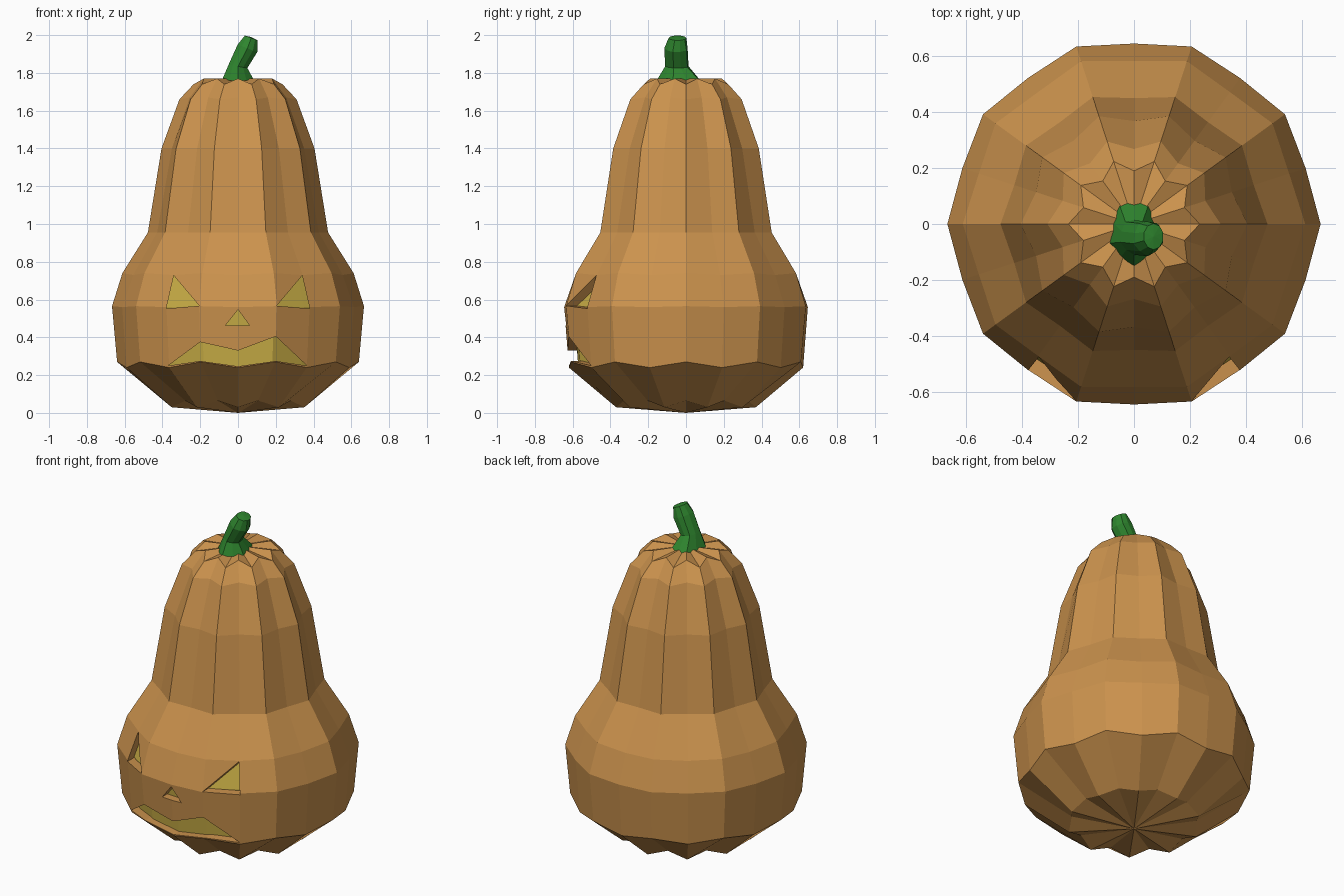
import bpy
import bmesh
from math import cos, sin, pi

cube = bpy.data.objects.get("Cube")
if cube:
    bpy.data.objects.remove(cube)


def make_material(name, rgb):
    mat = bpy.data.materials.new(name)
    mat.use_nodes = True
    mat.diffuse_color = (*rgb, 1)
    node = mat.node_tree.nodes["Principled BSDF"]
    node.inputs["Base Color"].default_value = (*rgb, 1)
    node.inputs["Roughness"].default_value = 0.9
    return mat


orange = make_material("gourd orange", (0.60, 0.29, 0.075))
yellow = make_material("glow yellow", (0.58, 0.42, 0.06))
green = make_material("stem green", (0.028, 0.24, 0.028))


def finish(name, bm, mat):
    bmesh.ops.recalc_face_normals(bm, faces=bm.faces)
    mesh = bpy.data.meshes.new(name)
    bm.to_mesh(mesh)
    bm.free()
    mesh.materials.append(mat)
    obj = bpy.data.objects.new(name, mesh)
    bpy.context.collection.objects.link(obj)
    return obj


def loft(name, rings, mat, bottom, top):
    """Skin a stack of closed rings and close both ends with fans."""
    bm = bmesh.new()
    loops = [[bm.verts.new(p) for p in ring] for ring in rings]
    n = len(loops[0])
    for low, high in zip(loops, loops[1:]):
        for i in range(n):
            j = (i + 1) % n
            bm.faces.new((low[i], low[j], high[j], high[i]))
    for loop, tip in ((loops[0], bottom), (loops[-1], top)):
        centre = bm.verts.new(tip)
        for i in range(n):
            bm.faces.new((loop[i], loop[(i + 1) % n], centre))
    return finish(name, bm, mat)


def ribbed_ring(ridge_r, ridge_z, valley_r, valley_z, inset=0):
    """Twenty points alternating between ridge and valley."""
    points = []
    for i in range(20):
        r, z = (valley_r, valley_z) if i % 2 else (ridge_r, ridge_z)
        a = i * pi / 10
        points.append(((r - inset) * cos(a), (r - inset) * sin(a), z))
    return points


# Gourd body: ridge radius, ridge height, valley radius, valley height
profile = [
    (0.345, 0.065, 0.37, 0.03),
    (0.64, 0.27, 0.62, 0.24),
    (0.667, 0.565, 0.645, 0.56),
    (0.612, 0.74, 0.583, 0.73),
    (0.477, 0.955, 0.45, 0.955),
    (0.405, 1.40, 0.368, 1.40),
    (0.31, 1.66, 0.268, 1.67),
    (0.235, 1.74, 0.19, 1.77),
]
body = loft("gourd_body", [ribbed_ring(*p) for p in profile], orange,
            (0, 0, 0), (0, 0, 1.77))

# Glowing core just behind the skin
loft("glowing_core", [ribbed_ring(*p, inset=0.05) for p in profile[:5]], yellow,
     (0, 0, 0.08), (0, 0, 0.95))

# Carved face: front outlines pushed through the skin
eye = [(0.34, 0.727), (0.38, 0.552), (0.205, 0.567)]
outlines = {
    "left_eye": eye,
    "right_eye": [(-x, z) for x, z in eye],
    "nose": [(0, 0.547), (-0.068, 0.462), (0.062, 0.462)],
    "mouth": [(-0.37, 0.25), (-0.2, 0.375), (0, 0.33), (0.2, 0.405),
              (0.365, 0.25), (0.2, 0.275), (0, 0.247), (-0.2, 0.275)],
}
for name, outline in outlines.items():
    bm = bmesh.new()
    face = bm.faces.new([bm.verts.new((x, -0.8, z)) for x, z in outline])
    new = bmesh.ops.extrude_face_region(bm, geom=[face])["geom"]
    bmesh.ops.translate(bm, vec=(0, 0.48, 0),
                        verts=[g for g in new if isinstance(g, bmesh.types.BMVert)])
    cutter = finish(name + "_cutter", bm, orange)
    cutter.hide_render = True
    mod = body.modifiers.new(name, "BOOLEAN")
    mod.operation = "DIFFERENCE"
    mod.solver = "EXACT"
    mod.object = cutter
    bpy.context.view_layer.objects.active = body
    bpy.ops.object.modifier_apply(modifier=mod.name)
    bpy.data.objects.remove(cutter)


# Leaning stem: centre, half widths, sideways tilt, scallop depth
def stem_ring(cx, cy, cz, rx, ry, tilt, scallop):
    points = []
    for i in range(10):
        a = -pi / 2 + i * pi / 5
        k = 1 - scallop * (i % 2)
        points.append((cx + k * rx * cos(a), cy + k * ry * sin(a),
                       cz - tilt * cos(a)))
    return points


stem = [
    (0, -0.03, 1.76, 0.09, 0.125, 0, 0.15),
    (0, -0.045, 1.835, 0.052, 0.065, 0.01, 0.1),
    (0.05, -0.05, 1.93, 0.055, 0.065, 0.02, 0.1),
    (0.07, -0.045, 1.985, 0.036, 0.047, 0.013, 0),
]
loft("stem", [stem_ring(*s) for s in stem], green,
     (0, -0.03, 1.76), (0.07, -0.045, 1.99))
